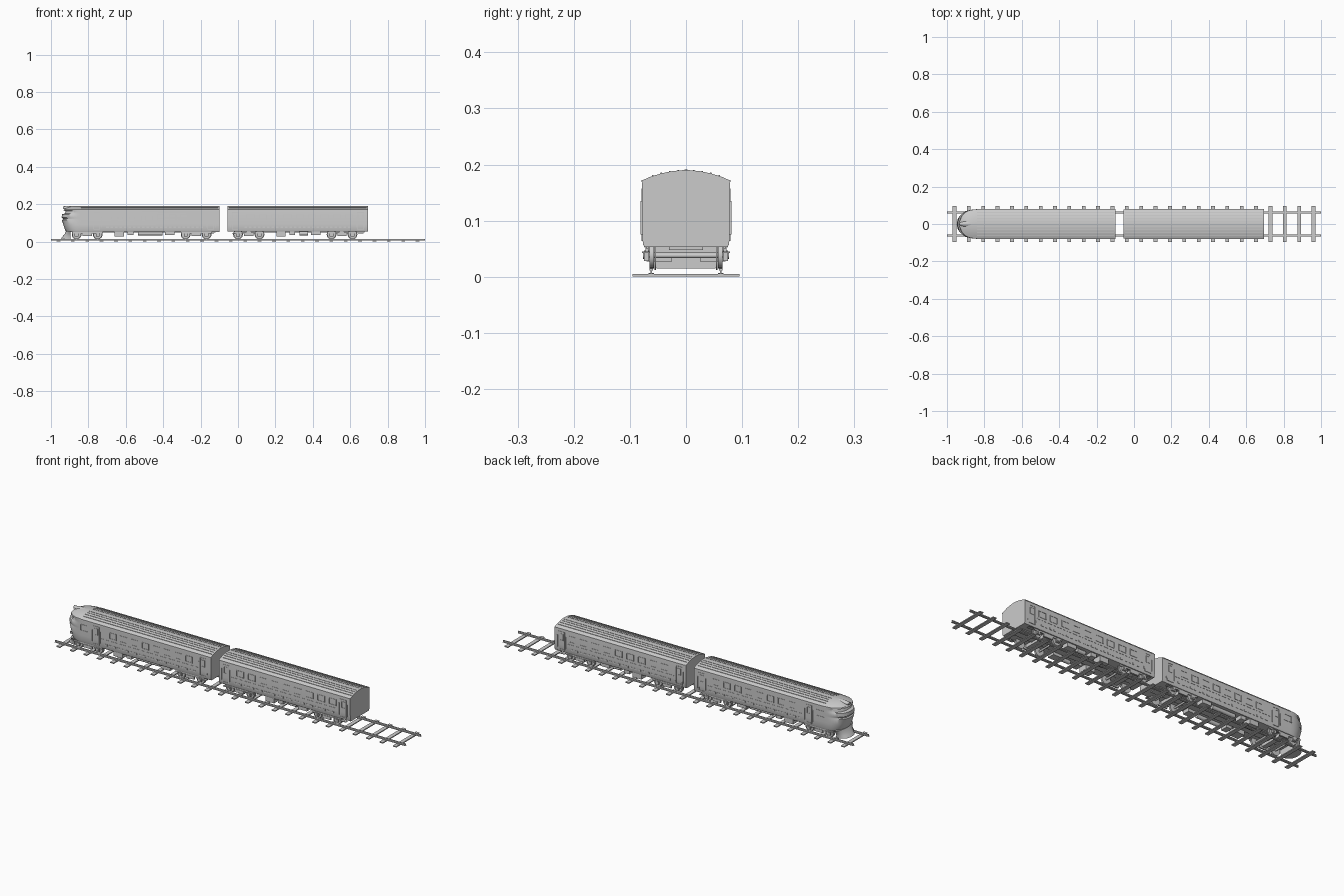
import bpy, bmesh, math
from mathutils import Matrix

if "Cube" in bpy.data.objects:
    bpy.data.objects.remove(bpy.data.objects["Cube"])


def finish(name, bm, smooth=None):
    bmesh.ops.recalc_face_normals(bm, faces=bm.faces)
    me = bpy.data.meshes.new(name)
    bm.to_mesh(me)
    bm.free()
    ob = bpy.data.objects.new(name, me)
    bpy.context.collection.objects.link(ob)
    if smooth:
        bpy.ops.object.select_all(action='DESELECT')
        ob.select_set(True)
        bpy.context.view_layer.objects.active = ob
        bpy.ops.object.shade_smooth_by_angle(angle=math.radians(smooth))
    return ob


def box(bm, x0, x1, y0, y1, z0, z1):
    m = Matrix.Translation(((x0 + x1) / 2, (y0 + y1) / 2, (z0 + z1) / 2))
    bmesh.ops.create_cube(bm, size=1, matrix=m @ Matrix.Diagonal((x1 - x0, y1 - y0, z1 - z0, 1)))


def pair(bm, x0, x1, y0, y1, z0, z1):
    """Box on both sides of the train."""
    box(bm, x0, x1, y0, y1, z0, z1)
    box(bm, x0, x1, -y1, -y0, z0, z1)


def cyl(bm, x, y, z, r, w, n=24, axis='X'):
    """Cylinder lying across (axis X rotation) or along the train."""
    rot = Matrix.Rotation(math.pi / 2, 4, axis)
    bmesh.ops.create_cone(bm, cap_ends=True, segments=n, radius1=r, radius2=r, depth=w,
                          matrix=Matrix.Translation((x, y, z)) @ rot)


def stack(name, levels, back, start, n=24, power=0.85):
    """Hull from plan outlines (z, half width, nose tip) with a rounded nose at -x."""
    bm = bmesh.new()
    rings = []
    for z, w, tip in levels:
        pts = [(back, -w)]
        for i in range(n + 1):
            a = -math.pi / 2 + math.pi * i / n
            c, s = max(math.cos(a), 0), math.sin(a)
            pts.append((start + (tip - start) * c ** power,
                        w * math.copysign(abs(s) ** power, s)))
        pts.append((back, w))
        rings.append([bm.verts.new((x, y, z)) for x, y in pts])
    for a, b in zip(rings, rings[1:]):
        for i in range(len(a)):
            j = (i + 1) % len(a)
            bm.faces.new((a[i], a[j], b[j], b[i]))
    bm.faces.new(rings[0])
    bm.faces.new(rings[-1])
    return finish(name, bm, 32)


# Track
bm = bmesh.new()
for i in range(26):
    x = -0.96 + i * 0.0768
    box(bm, x - 0.01, x + 0.01, -0.095, 0.095, 0, 0.005)
finish("sleepers", bm)
bm = bmesh.new()
pair(bm, -1, 1, 0.057, 0.067, 0.005, 0.007)
pair(bm, -1, 1, 0.061, 0.063, 0.007, 0.011)
pair(bm, -1, 1, 0.059, 0.065, 0.011, 0.015)
finish("rails", bm)

# Leading car hull with grooved nose and brow above the windscreen
stack("front_car_body", [
    (0.052, 0.074, -0.918), (0.060, 0.077, -0.924), (0.09, 0.078, -0.934),
    (0.115, 0.078, -0.942), (0.119, 0.078, -0.936), (0.124, 0.078, -0.936),
    (0.128, 0.078, -0.943), (0.146, 0.078, -0.941), (0.150, 0.078, -0.926),
    (0.163, 0.078, -0.921), (0.166, 0.078, -0.933), (0.172, 0.0775, -0.930),
    (0.178, 0.064, -0.920), (0.184, 0.045, -0.905), (0.188, 0.026, -0.89),
    (0.19, 0.005, -0.87)], -0.10, -0.84)

# Pilot flaring forward under the nose
stack("pilot", [(0.015, 0.053, -0.947), (0.028, 0.054, -0.937),
                (0.042, 0.060, -0.926), (0.056, 0.070, -0.92)], -0.895, -0.896)

# Headlight hood on the brow
bm = bmesh.new()
m = Matrix.Translation((-0.892, 0, 0.180)) @ Matrix.Diagonal((0.045, 0.014, 0.011, 1))
bmesh.ops.create_uvsphere(bm, u_segments=24, v_segments=12, radius=1, matrix=m)
finish("headlight_hood", bm, 40)
bm = bmesh.new()
cyl(bm, -0.928, 0, 0.181, 0.008, 0.012, 20, 'Y')
finish("headlight", bm, 35)

# Trailing car hull: extruded arched section
section = [(0.074, 0.053), (0.077, 0.06), (0.078, 0.09), (0.078, 0.168), (0.0775, 0.172),
           (0.064, 0.178), (0.045, 0.184), (0.026, 0.188), (0.005, 0.19)]
loop = section + [(-y, z) for y, z in reversed(section)]
bm = bmesh.new()
face = bm.faces.new([bm.verts.new((-0.055, y, z)) for y, z in loop])
ext = bmesh.ops.extrude_face_region(bm, geom=[face])
bmesh.ops.translate(bm, vec=(0.75, 0, 0),
                    verts=[v for v in ext['geom'] if isinstance(v, bmesh.types.BMVert)])
finish("rear_car_body", bm, 32)


def frame(bm, x0, x1, z0, z1, t=0.003):
    y0, y1 = 0.0775, 0.0795
    pair(bm, x0, x1, y0, y1, z0, z0 + t)
    pair(bm, x0, x1, y0, y1, z1 - t, z1)
    pair(bm, x0, x0 + t, y0, y1, z0 + t, z1 - t)
    pair(bm, x1 - t, x1, y0, y1, z0 + t, z1 - t)


def bogie(name, xa, xb):
    """Two axles with flanged wheels, side frames, axle boxes and springs."""
    bm = bmesh.new()
    for x in (xa, xb):
        cyl(bm, x, 0, 0.038, 0.005, 0.13, 12)
        for s in (-1, 1):
            cyl(bm, x, s * 0.061, 0.038, 0.023, 0.008)
            cyl(bm, x, s * 0.055, 0.038, 0.026, 0.003)
            cyl(bm, x, s * 0.074, 0.038, 0.006, 0.006, 12)
    finish(name + "_wheels", bm, 35)
    bm = bmesh.new()
    mid = (xa + xb) / 2
    pair(bm, xa - 0.025, xb + 0.025, 0.067, 0.072, 0.043, 0.051)
    pair(bm, mid - 0.025, mid + 0.025, 0.066, 0.074, 0.029, 0.044)
    box(bm, mid - 0.012, mid + 0.012, -0.068, 0.068, 0.036, 0.055)
    for x in (xa, xb):
        pair(bm, x - 0.010, x + 0.010, 0.066, 0.075, 0.028, 0.047)
    finish(name + "_frame", bm)


def details(car, x0, x1, roof0, windows, doors, axles):
    # Window frames
    bm = bmesh.new()
    for a, b in windows:
        frame(bm, a, b, 0.113, 0.146)
    finish(car + "_window_frames", bm)
    # Doors with a small pane, handrails and step
    bm = bmesh.new()
    for x in doors:
        frame(bm, x - 0.018, x + 0.018, 0.064, 0.157)
        frame(bm, x - 0.010, x + 0.010, 0.112, 0.146, 0.002)
        pair(bm, x - 0.024, x - 0.022, 0.0775, 0.081, 0.075, 0.135)
        pair(bm, x + 0.022, x + 0.024, 0.0775, 0.081, 0.075, 0.135)
        pair(bm, x - 0.016, x + 0.016, 0.064, 0.078, 0.042, 0.045)
    finish(car + "_doors", bm)
    # Gutters, belt mouldings and lower vents
    bm = bmesh.new()
    pair(bm, roof0, x1, 0.077, 0.0795, 0.169, 0.172)
    pair(bm, doors[0] + 0.03, doors[-1] - 0.03, 0.0775, 0.079, 0.100, 0.102)
    x = doors[0] + 0.05
    while x < doors[-1] - 0.05:
        pair(bm, x, x + 0.014, 0.077, 0.079, 0.072, 0.080)
        x += 0.024
    finish(car + "_side_trim", bm)
    # Lengthwise roof ribs
    bm = bmesh.new()
    for y, z in ((0.014, 0.1895), (0.029, 0.1875), (0.044, 0.1845), (0.059, 0.180)):
        pair(bm, roof0, x1 - 0.008, y - 0.0015, y + 0.0015, z - 0.003, z + 0.001)
    finish(car + "_roof_ribs", bm)
    # Bogies
    bogie(car + "_front_bogie", axles[0], axles[1])
    bogie(car + "_rear_bogie", axles[2], axles[3])
    # Underfloor boxes and air tanks
    a, b = axles[1] + 0.09, axles[2] - 0.06
    bm = bmesh.new()
    box(bm, x0 + 0.05, x1 - 0.02, -0.03, 0.03, 0.048, 0.056)
    pair(bm, a, a + 0.05, 0.025, 0.070, 0.027, 0.055)
    pair(bm, a + 0.07, a + 0.10, 0.03, 0.068, 0.034, 0.055)
    pair(bm, b - 0.05, b, 0.03, 0.068, 0.034, 0.055)
    finish(car + "_underfloor_boxes", bm)
    bm = bmesh.new()
    for s in (-1, 1):
        cyl(bm, (a + 0.12 + b - 0.06) / 2, s * 0.052, 0.043, 0.010, b - a - 0.19, 16, 'Y')
    finish(car + "_air_tanks", bm, 35)


# Details of both cars
row1 = [(-0.845, -0.80)] + [(-0.68 + i * 0.062, -0.64 + i * 0.062) for i in range(8)]
details("front_car", -0.92, -0.10, -0.84, row1, (-0.755, -0.145),
        (-0.863, -0.75, -0.28, -0.168))
row2 = [(0.045 + i * 0.066, 0.088 + i * 0.066) for i in range(9)]
details("rear_car", -0.055, 0.695, -0.047, row2, (-0.015, 0.655),
        (0.0, 0.115, 0.50, 0.612))
